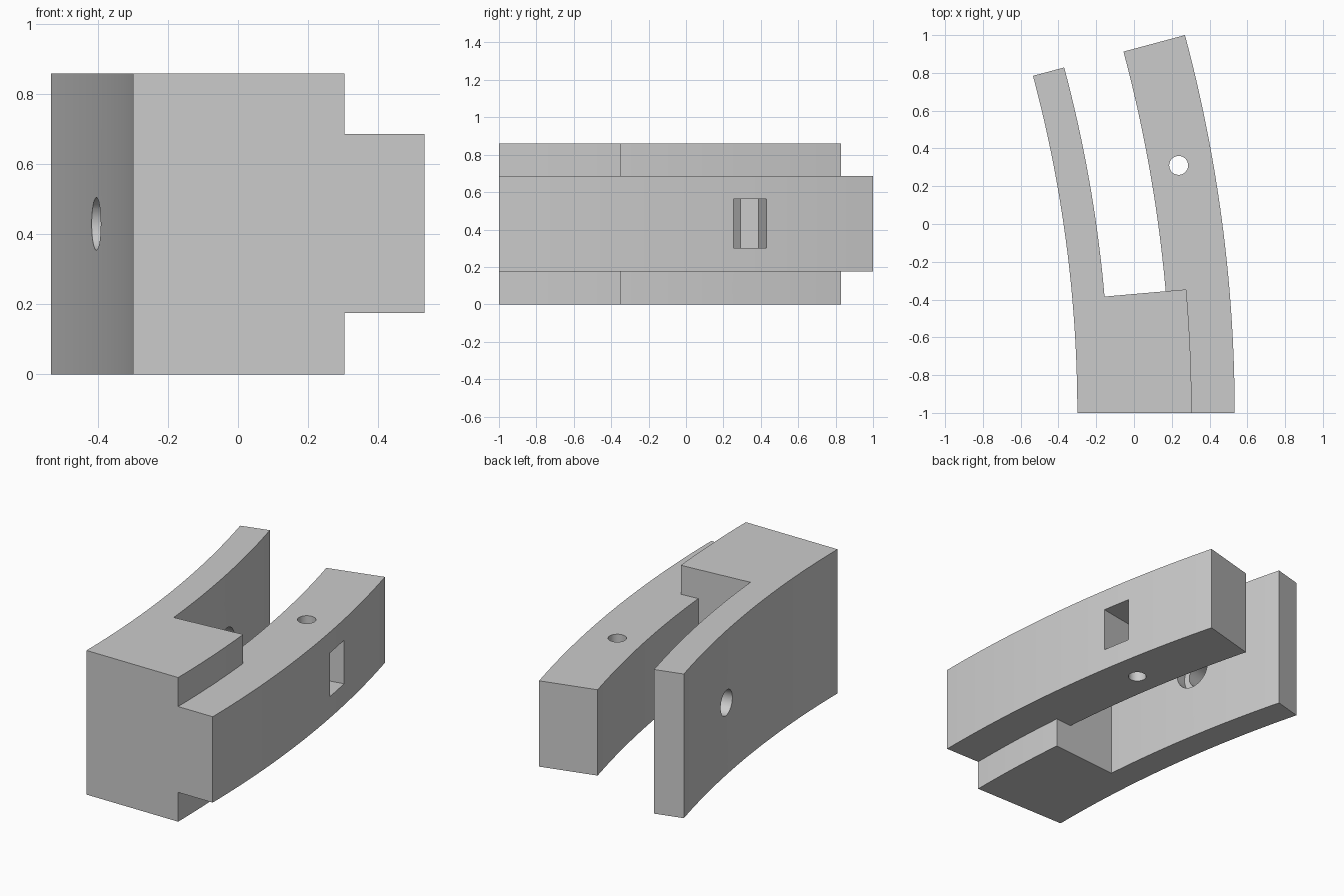
import bpy
import bmesh
from math import sin, cos, radians, pi
from mathutils import Matrix, Vector

if "Cube" in bpy.data.objects:
    bpy.data.objects.remove(bpy.data.objects["Cube"], do_unlink=True)

# All curved walls share one centre
CX, CY = -7.194, -1.0
HEIGHT, MID = 0.86, 0.43
SWEEP, BLOCK_SWEEP = 15, 5
HOLE_ANGLE = radians(10)

grey = bpy.data.materials.new("grey plastic")
grey.use_nodes = True
grey.diffuse_color = (0.6, 0.6, 0.6, 1)
grey.node_tree.nodes["Principled BSDF"].inputs["Base Color"].default_value = (0.6, 0.6, 0.6, 1)


def polar(r, a):
    return CX + r * cos(a), CY + r * sin(a)


def arc(r, start, end):
    n = abs(end - start) * 2
    return [polar(r, radians(start + (end - start) * i / n)) for i in range(n + 1)]


def finish(name, bm):
    bmesh.ops.recalc_face_normals(bm, faces=bm.faces)
    mesh = bpy.data.meshes.new(name)
    bm.to_mesh(mesh)
    bm.free()
    mesh.materials.append(grey)
    ob = bpy.data.objects.new(name, mesh)
    bpy.context.collection.objects.link(ob)
    return ob


def prism(name, outline, z0, z1):
    bm = bmesh.new()
    face = bm.faces.new([bm.verts.new((x, y, z0)) for x, y in outline])
    top = bmesh.ops.extrude_face_region(bm, geom=[face])["geom"]
    verts = [v for v in top if isinstance(v, bmesh.types.BMVert)]
    bmesh.ops.translate(bm, verts=verts, vec=(0, 0, z1 - z0))
    return finish(name, bm)


def rod(name, r, radius, length, radial=False):
    # Cylinder at the hole angle, upright or pointing out from the centre
    bm = bmesh.new()
    bmesh.ops.create_cone(bm, cap_ends=True, segments=48, radius1=radius,
                          radius2=radius, depth=length)
    turn = Matrix.Rotation(HOLE_ANGLE, 4, 'Z')
    if radial:
        turn = turn @ Matrix.Rotation(pi / 2, 4, 'Y')
    place = Matrix.Translation(Vector((*polar(r, HOLE_ANGLE), MID)))
    bmesh.ops.transform(bm, matrix=place @ turn, verts=bm.verts)
    return finish(name, bm)


def combine(target, tool, operation):
    mod = target.modifiers.new(operation.lower(), 'BOOLEAN')
    mod.object = tool
    mod.operation = operation
    mod.solver = 'EXACT'
    bpy.context.view_layer.objects.active = target
    bpy.ops.object.modifier_apply(modifier=mod.name)
    bpy.data.objects.remove(tool, do_unlink=True)


# Tall thin arm and the full-height block at its foot
body = prism("curved_clamp_body",
             arc(6.894, 0, SWEEP) + arc(7.065, SWEEP, BLOCK_SWEEP) + arc(7.499, BLOCK_SWEEP, 0),
             0, HEIGHT)

# Shorter thick arm
thick_arm = prism("thick_arm", arc(7.39, 0, SWEEP) + arc(7.727, SWEEP, 0), 0.175, 0.687)

# Pin hole and six-sided nut pocket in the thick arm
PIN_R, HALF = 7.545, 0.089
combine(thick_arm, rod("pin_hole", PIN_R, 0.05, 1), 'DIFFERENCE')
side = HALF / cos(pi / 6)
pocket = [(7.9, -HALF), (7.9, HALF), (PIN_R - side / 2, HALF),
          (PIN_R - side, 0), (PIN_R - side / 2, -HALF)]
c, s = cos(HOLE_ANGLE), sin(HOLE_ANGLE)
pocket = [(CX + u * c - v * s, CY + u * s + v * c) for u, v in pocket]
combine(thick_arm, prism("nut_pocket", pocket, 0.302, 0.562), 'DIFFERENCE')

# Screw hole and its counterbore in the thin arm
combine(body, rod("screw_hole", 6.98, 0.075, 0.4, True), 'DIFFERENCE')
combine(body, rod("counterbore", 7.08, 0.11, 0.16, True), 'DIFFERENCE')

combine(body, thick_arm, 'UNION')

# Smooth curves with crisp edges
bpy.ops.object.select_all(action='DESELECT')
body.select_set(True)
bpy.context.view_layer.objects.active = body
bpy.ops.object.shade_smooth_by_angle(angle=radians(25))
